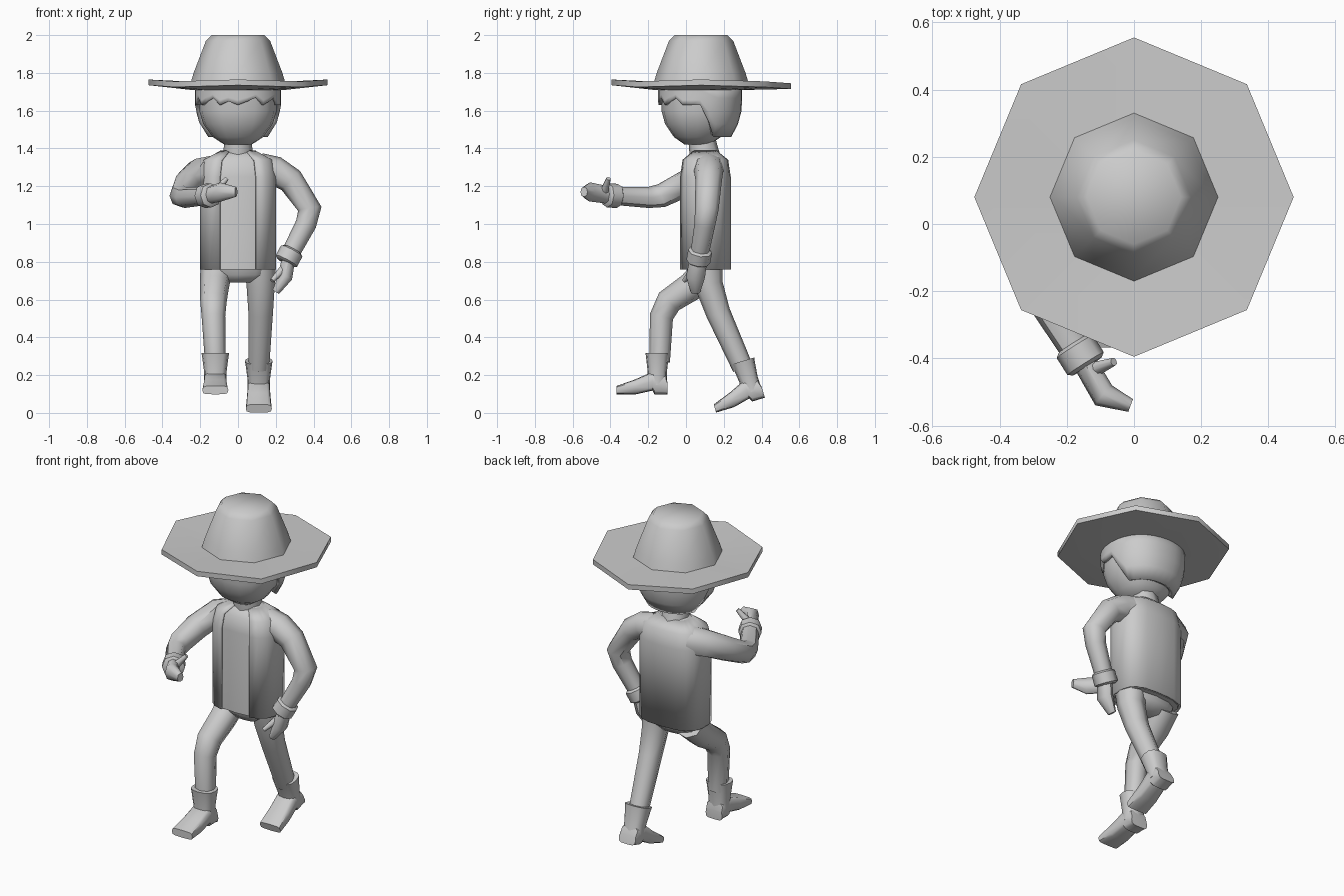
import bpy, bmesh
from math import sin, cos, pi, tau, radians, copysign
from mathutils import Vector, Matrix

cube = bpy.data.objects.get("Cube")
if cube:
    bpy.data.objects.remove(cube, do_unlink=True)

COLOUR = (.6, .6, .6, 1)
grey = bpy.data.materials.new("plain_grey")
grey.use_nodes = True
grey.diffuse_color = COLOUR
grey.node_tree.nodes["Principled BSDF"].inputs["Base Color"].default_value = COLOUR


def outline(count, power, gap=0):
    """Unit superellipse, boxier at low power; a gap leaves it open at the front."""
    steps = count - 1 if gap else count
    angles = [(gap - pi) / 2 + (tau - gap) * i / steps for i in range(count)]
    return [(copysign(abs(cos(a)) ** power, cos(a)),
             copysign(abs(sin(a)) ** power, sin(a))) for a in angles]


def skin(name, rings, closed=True, thickness=0):
    """Join rings of points into one smooth part, either capped or a thin shell."""
    bm = bmesh.new()
    loops = [[bm.verts.new(point) for point in ring] for ring in rings]
    count = len(loops[0])
    for low, high in zip(loops, loops[1:]):
        for i in range(count if closed else count - 1):
            j = (i + 1) % count
            bm.faces.new((low[i], low[j], high[j], high[i]))
    if not thickness:
        bm.faces.new(loops[0][::-1])
        bm.faces.new(loops[-1])
        bmesh.ops.recalc_face_normals(bm, faces=bm.faces)
    mesh = bpy.data.meshes.new(name)
    bm.to_mesh(mesh)
    bm.free()
    mesh.materials.append(grey)
    part = bpy.data.objects.new(name, mesh)
    bpy.context.collection.objects.link(part)
    bpy.ops.object.select_all(action='DESELECT')
    part.select_set(True)
    bpy.context.view_layer.objects.active = part
    bpy.ops.object.shade_smooth_by_angle(angle=radians(50))
    if thickness:
        solid = part.modifiers.new("thickness", 'SOLIDIFY')
        solid.thickness, solid.offset = thickness, -1
    return part


def stack(name, centre, width, depth, levels, section, **options):
    """Level rings of one section; each level is a height and a scale."""
    rings = [[(u * width * scale, centre + v * depth * scale, height) for u, v in section]
             for height, scale in levels]
    return skin(name, rings, **options)


def taper(start, end):
    return lambda t: start + (end - start) * t


def limb(name, path, radius, ref=(0, 1, 0), flat=1):
    """Tube along a path; radius is a rule from start to end, flat widens it along ref."""
    points = [Vector(p) for p in path]
    last = len(points) - 1
    rings = []
    for i, point in enumerate(points):
        before = (point - points[max(i - 1, 0)]).normalized()
        after = (points[min(i + 1, last)] - point).normalized()
        axis = (before + after).normalized()
        across = Vector(ref).cross(axis).normalized()
        along = axis.cross(across)
        size = radius(i / last)
        rings.append([point + across * (size * u) + along * (size * flat * v)
                      for u, v in outline(8, .9)])
    return skin(name, rings)


# Hat: octagonal brim turned up at its corners, low at the back, and a tapering crown
def hat_ring(radius, height):
    ring = []
    for i in range(8):
        angle = tau * i / 8
        corner = .01 * (i % 2 == 0) - .02 * (i == 2)
        lift = corner if radius > .4 else 0
        ring.append((radius * cos(angle), .08 + radius * sin(angle), height + lift))
    return ring


HAT_PROFILE = [(.1, 1.72), (.25, 1.71), (.475, 1.725), (.475, 1.755), (.25, 1.75),
               (.235, 1.8), (.17, 1.97), (.14, 2)]
skin("hat", [hat_ring(radius, height) for radius, height in HAT_PROFILE])

# Head and neck
stack("head", .06, .205, .19,
      [(1.42, .35), (1.46, .65), (1.53, .9), (1.6, 1), (1.73, 1)], outline(16, .85))
limb("neck", [(0, .1, 1.36), (0, .09, 1.41), (0, .08, 1.48)], taper(.08, .07))

# Hair: shell with a ragged fringe, falling behind the ears to the nape
HAIR_TOP, HAIR_ROWS = 1.735, 4


def hair_hem(index, facing):
    if facing < -.35:
        return 1.65 + .02 * (index % 3 - 1)
    return max(1.46, min(1.63, 1.63 - .4 * facing))


def hair_point(index, u, v, row):
    hem = hair_hem(index, v)
    height = hem + (HAIR_TOP - hem) * row / HAIR_ROWS
    spread = 1 - 8 * max(0, 1.64 - height) ** 2
    return (.228 * spread * u, .075 + .222 * spread * v, height)


skin("hair", [[hair_point(i, u, v, row) for i, (u, v) in enumerate(outline(32, .9))]
              for row in range(HAIR_ROWS + 1)], thickness=.03)

# Shirt, hips and open vest share one torso shape
TORSO = [(.76, 1), (1.25, 1), (1.34, .9), (1.39, .45)]
SHIRT_FIT = .94
stack("shirt", .1, .2 * SHIRT_FIT, .13 * SHIRT_FIT, TORSO, outline(16, .7))
stack("hips", .1, .18, .1, [(.69, .5), (.73, .9), (.8, 1)], outline(12, .8))
stack("vest", .1, .203, .137, TORSO, outline(17, .7, gap=.7), closed=False, thickness=.012)


# Arms: sleeve, rolled cuff, mitten hand and thumb, all set from the joints
def arm(side, joints, palm, fingertip, thumb_tip, ref):
    wrist, palm = Vector(joints[-1]), Vector(palm)
    forearm = (wrist - Vector(joints[-2])).normalized()
    limb(f"{side}_sleeve", joints, taper(.085, .048), ref)
    limb(f"{side}_cuff", [wrist + forearm * step for step in (-.04, -.03, .03, .04)],
         lambda t: .064 if 0 < t < 1 else .05, ref)
    limb(f"{side}_hand", [wrist, palm, fingertip],
         lambda t: .035 + .03 * t - .045 * t * t, ref, flat=1.3)
    limb(f"{side}_thumb", [wrist.lerp(palm, .4), thumb_tip], taper(.025, .012), ref)


arm("left", [(.12, .12, 1.29), (.2, .12, 1.28), (.28, .12, 1.23),
             (.38, .11, 1.08), (.36, .1, 1), (.27, .07, .83)],
    (.25, .05, .72), (.2, .05, .64), (.18, -.01, .7), ref=(0, 1, 0))
arm("right", [(-.12, .13, 1.28), (-.21, .1, 1.27), (-.27, -.01, 1.21),
              (-.3, -.13, 1.15), (-.28, -.2, 1.14), (-.16, -.39, 1.15)],
    (-.09, -.51, 1.17), (-.01, -.54, 1.17), (-.06, -.41, 1.24), ref=(0, 0, 1))

# Trouser legs: left trails straight, right steps forward
limb("left_leg", [(.115, .11, .78), (.12, .12, .68), (.12, .17, .53), (.11, .3, .24)],
     taper(.085, .055))
limb("right_leg", [(-.115, .12, .76), (-.125, .03, .67), (-.13, -.09, .59),
                   (-.13, -.13, .51), (-.12, -.14, .27)], taper(.085, .055), ref=(0, 1, .3))

# Boots: flared shaft, and a foot whose sole lifts in front of the heel
FOOT = [(.05, 0, .06), (.04, 0, .1), (-.02, 0, .12), (-.03, .02, .12),
        (-.12, 0, .08), (-.22, 0, .045)]


def foot_ring(along, sole, instep):
    half_width = .058 - .05 * along
    middle, half_height = (sole + instep) / 2, (instep - sole) / 2
    return [(u * half_width, along, middle + v * half_height) for u, v in outline(12, .5)]


def boot(side, place, tilt):
    shaft = stack(f"{side}_boot_shaft", -.005, .07, .06,
                  [(.05, .85), (.12, .85), (.2, 1), (.22, 1.05)], outline(12, .75))
    foot = skin(f"{side}_boot_foot", [foot_ring(*station) for station in FOOT])
    for part in (shaft, foot):
        part.matrix_world = Matrix.Translation(place) @ Matrix.Rotation(tilt, 4, 'X')


boot("right", (-.12, -.147, .098), 0)
boot("left", (.11, .37, .066), radians(17))
